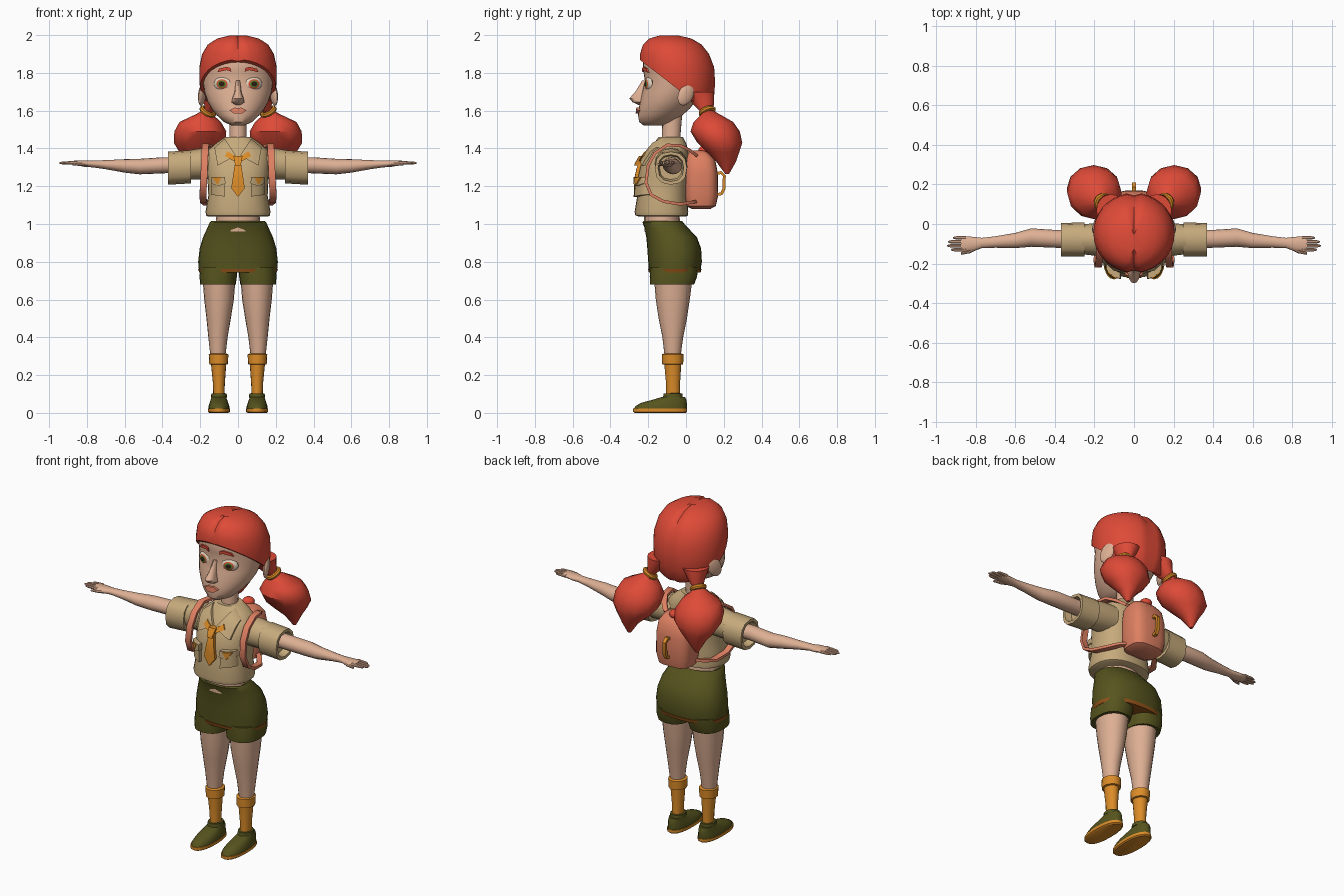
import bpy, bmesh, math
from mathutils import Vector, Matrix
from mathutils.bvhtree import BVHTree


def material(name, r, g, b):
    m = bpy.data.materials.new(name)
    m.diffuse_color = [(c / 255 / 12.92 if c < 10 else ((c / 255 + .055) / 1.055) ** 2.4) for c in (r, g, b)] + [1]
    return m


SKIN = material("skin", 222, 176, 148)
RED = material("red_hair", 222, 74, 55)
TAN = material("tan_cloth", 198, 170, 124)
OLIVE = material("olive_cloth", 86, 84, 30)
GOLD = material("gold_cloth", 220, 140, 40)
SALMON = material("salmon_canvas", 222, 128, 98)
BROWN = material("brown_trim", 145, 82, 25)
WHITE = material("eye_white", 225, 212, 190)
GREEN = material("iris_green", 90, 135, 45)
DARK = material("dark_line", 45, 30, 22)


def finish(name, bm, mats, mirror=False, angle=40):
    bmesh.ops.recalc_face_normals(bm, faces=bm.faces[:])
    me = bpy.data.meshes.new(name)
    bm.to_mesh(me)
    bm.free()
    ob = bpy.data.objects.new(name, me)
    bpy.context.collection.objects.link(ob)
    for m in mats if isinstance(mats, list) else [mats]:
        me.materials.append(m)
    bpy.ops.object.select_all(action='DESELECT')
    ob.select_set(True)
    bpy.context.view_layer.objects.active = ob
    bpy.ops.object.shade_smooth_by_angle(angle=math.radians(angle))
    if mirror:
        ob.modifiers.new("mirror", 'MIRROR')
    return ob


def loft_mesh(rings, axis='z', n=20, p=2.0):
    """Rings are (position, a0, a1, b0, b1): extents across the axis."""
    bm, loops = bmesh.new(), []
    for t, a0, a1, b0, b1 in rings:
        loop = []
        for i in range(n):
            an = 2 * math.pi * i / n
            c, s = math.cos(an), math.sin(an)
            u = (a0 + a1) / 2 + (a1 - a0) / 2 * math.copysign(abs(c) ** (2 / p), c)
            v = (b0 + b1) / 2 + (b1 - b0) / 2 * math.copysign(abs(s) ** (2 / p), s)
            loop.append(bm.verts.new({'z': (u, v, t), 'x': (t, u, v), 'y': (u, t, v)}[axis]))
        loops.append(loop)
    for lo, hi in zip(loops, loops[1:]):
        for i in range(n):
            j = (i + 1) % n
            bm.faces.new((lo[i], lo[j], hi[j], hi[i]))
    bm.faces.new(loops[0])
    bm.faces.new(loops[-1])
    return bm


def loft(name, rings, mat, axis='z', n=20, p=2.0, mirror=False):
    return finish(name, loft_mesh(rings, axis, n, p), mat, mirror)


def sym(*rows):
    """Rows (z, half_width, y_front, y_back) to full rings."""
    return [(z, -w, w, f, b) for z, w, f, b in rows]


def drape(name, pts, target, mat, thick, mirror=False):
    """Lay an (x, z) outline on the front of a target and thicken it."""
    tree = BVHTree.FromPolygons([v.co for v in target.data.vertices],
                                [list(f.vertices) for f in target.data.polygons])
    bm = bmesh.new()
    bm.faces.new([bm.verts.new((x, 0, z)) for x, z in pts])
    bmesh.ops.triangulate(bm, faces=bm.faces[:])
    bmesh.ops.subdivide_edges(bm, edges=bm.edges[:], cuts=3, use_grid_fill=True)
    for v in bm.verts:
        hit = tree.ray_cast(Vector((v.co.x, -2, v.co.z)), Vector((0, 1, 0)))[0]
        v.co.y = (hit or tree.find_nearest(Vector((v.co.x, -.2, v.co.z)))[0]).y - thick
    ext = bmesh.ops.extrude_face_region(bm, geom=bm.faces[:])
    for v in ext['geom']:
        if isinstance(v, bmesh.types.BMVert):
            v.co.y += thick + .01
    return finish(name, bm, mat, mirror)


def ribbon(name, path, w, h, mat, mirror=False):
    """Sweep a flat strip along a path, w across x and h in thickness."""
    bm, loops = bmesh.new(), []
    P = [Vector(q) for q in path]
    for i, q in enumerate(P):
        d = P[min(i + 1, len(P) - 1)] - P[max(i - 1, 0)]
        nrm = Vector((0, -d.z, d.y)).normalized() * h
        x = Vector((w, 0, 0))
        loops.append([bm.verts.new(q + k) for k in (x + nrm, nrm - x, -x - nrm, x - nrm)])
    for a, b in zip(loops, loops[1:]):
        for i in range(4):
            bm.faces.new((a[i], a[i - 1], b[i - 1], b[i]))
    bm.faces.new(loops[0])
    bm.faces.new(loops[-1])
    return finish(name, bm, mat, mirror)


def ball(name, loc, size, rot, mat, mirror=False):
    bm = bmesh.new()
    bmesh.ops.create_uvsphere(bm, u_segments=16, v_segments=10, radius=1)
    m = Matrix.Translation(loc) @ rot.to_4x4() @ Matrix.Diagonal((*size, 1))
    bmesh.ops.transform(bm, matrix=m, verts=bm.verts[:])
    return finish(name, bm, mat, mirror)


# Head, nose, neck, ears
head = loft("head", sym((1.522, .035, -.225, -.11), (1.54, .075, -.248, -.07), (1.575, .112, -.254, -.02),
                        (1.61, .14, -.25, .02), (1.65, .162, -.243, .05), (1.7, .178, -.232, .08),
                        (1.76, .187, -.218, .1), (1.81, .19, -.226, .1), (1.88, .18, -.23, .08),
                        (1.94, .13, -.19, .05)), SKIN, n=32)
loft("nose", sym((1.63, .018, -.25, -.2), (1.645, .034, -.283, -.2), (1.665, .03, -.3, -.2),
                 (1.7, .018, -.268, -.2), (1.76, .012, -.232, -.18)), SKIN, n=12)
loft("neck", sym((1.38, .055, -.135, -.02), (1.46, .045, -.127, -.03), (1.58, .047, -.125, -.02)), SKIN)
ball("ear", (.19, 0, 1.685), (.016, .042, .062),
     Matrix.Rotation(.35, 3, 'Z') @ Matrix.Rotation(-.5, 3, 'X'), SKIN, True)

# Eyes: one ball with coloured zones by angle from the gaze axis
bm = bmesh.new()
bmesh.ops.create_uvsphere(bm, u_segments=20, v_segments=20, radius=1)
for f in bm.faces:
    a = math.degrees(f.calc_center_median().normalized().angle(Vector((0, 0, 1))))
    f.material_index = 0 if a < 14 else 1 if a < 27 else 2 if a < 40 else 3 if a < 72 else 4
bmesh.ops.transform(bm, verts=bm.verts[:], matrix=Matrix.Translation((.077, -.186, 1.742)) @
                    Matrix.Rotation(.3, 4, 'Z') @ Matrix.Rotation(math.pi / 2, 4, 'X') @
                    Matrix.Diagonal((.052, .042, .032, 1)))
finish("eye", bm, [DARK, GREEN, RED, WHITE, DARK], True)
drape("eyebrow", [(.035, 1.806), (.06, 1.815), (.11, 1.803), (.1, 1.822), (.06, 1.832), (.04, 1.826)],
      head, RED, .009, True)
drape("lips", [(-.045, 1.602), (-.02, 1.584), (.02, 1.584), (.045, 1.602), (.015, 1.617), (0, 1.612),
               (-.015, 1.617)], head, SALMON, .014)

# Hair cap: full skull shape cut along the sloping hairline, with a parting
bm = loft_mesh(sym((1.57, .1, -.05, .1), (1.62, .165, -.15, .135), (1.68, .195, -.21, .152),
                   (1.75, .205, -.238, .157), (1.83, .205, -.248, .152), (1.9, .19, -.246, .125),
                   (1.95, .16, -.23, .085), (1.982, .11, -.195, .03), (1.998, .045, -.14, -.04)), n=36)
for v in bm.verts:
    if abs(v.co.x) < .004:
        v.co.y += .012 if v.co.y < -.05 else -.012
        v.co.z -= .008
cut = bmesh.ops.bisect_plane(bm, geom=bm.verts[:] + bm.edges[:] + bm.faces[:], clear_inner=True,
                             plane_co=(0, -.243, 1.868), plane_no=(0, .265, .343))
bmesh.ops.holes_fill(bm, edges=[e for e in cut['geom_cut'] if isinstance(e, bmesh.types.BMEdge)])
finish("hair_cap", bm, RED)

# Pigtails and ties
loft("hair_lock", [(1.59, .135, .18, .08, .135), (1.63, .1, .178, .04, .148), (1.7, .04, .19, -.01, .15)],
     RED, mirror=True)
loft("pigtail", [(1.61, .13, .17, .085, .125), (1.58, .135, .225, .08, .18), (1.54, .09, .31, .04, .25),
                 (1.49, .062, .337, .024, .285), (1.43, .068, .34, .06, .298), (1.38, .11, .31, .11, .282),
                 (1.33, .17, .27, .16, .265), (1.265, .215, .235, .208, .228)], RED, n=12, mirror=True)
bm = bmesh.new()
tilt = Vector((.45, .35, -.8)).to_track_quat('Z', 'Y').to_matrix()
for i in range(16):
    for j in range(8):
        a, b = math.pi * i / 8, math.pi * j / 4
        r = .034 + .014 * math.cos(b)
        bm.verts.new(Vector((.16, .112, 1.595)) + tilt @ Vector((r * math.cos(a), r * math.sin(a), .014 * math.sin(b))))
bm.verts.ensure_lookup_table()
for i in range(16):
    for j in range(8):
        k, l = (i + 1) % 16, (j + 1) % 8
        bm.faces.new([bm.verts[q] for q in (i * 8 + j, k * 8 + j, k * 8 + l, i * 8 + l)])
finish("hair_tie", bm, GOLD, True)

# Shirt with sleeves and rolled cuffs
shirt = loft("shirt", sym((1.04, .16, -.25, .0), (1.045, .168, -.268, .01), (1.065, .172, -.272, .012),
                          (1.15, .157, -.258, .005), (1.25, .162, -.255, .012), (1.32, .168, -.238, .015),
                          (1.385, .165, -.2, .012), (1.425, .12, -.172, .002), (1.46, .07, -.145, -.015)),
             TAN, n=28, p=2.3)
loft("sleeve", [(.11, -.17, .005, 1.24, 1.405), (.2, -.16, .004, 1.235, 1.4), (.29, -.15, -.005, 1.235, 1.385)],
     TAN, 'x', 16, mirror=True)
loft("cuff", [(.25, -.14, -.01, 1.24, 1.37), (.25, -.165, .008, 1.215, 1.39), (.37, -.165, .005, 1.208, 1.383),
              (.37, -.148, -.012, 1.225, 1.367), (.33, -.14, -.02, 1.235, 1.36)], TAN, 'x', 12, 2.4, True)

# Collar, neckerchief, pockets
drape("collar", [(.07, 1.452), (.012, 1.365), (.06, 1.335), (.108, 1.31), (.125, 1.405)], shirt, TAN, .016, True)
drape("neckerchief", [(.055, 1.385), (.0, 1.35), (.0, 1.325), (.03, 1.338), (.07, 1.36)], shirt, GOLD, .022, True)
drape("tie_blade", [(-.013, 1.34), (-.036, 1.19), (0, 1.143), (.036, 1.19), (.013, 1.34)], shirt, GOLD, .018)
drape("tie_knot", [(-.024, 1.36), (-.015, 1.31), (.015, 1.31), (.024, 1.36)], shirt, GOLD, .034)
drape("pocket", [(.068, 1.145), (.142, 1.155), (.138, 1.235), (.072, 1.235)], shirt, TAN, .024, True)
drape("pocket_flap", [(.066, 1.215), (.105, 1.2), (.144, 1.215), (.14, 1.25), (.07, 1.25)], shirt, TAN, .032, True)
drape("pocket_badge", [(.088, 1.245), (.108, 1.205), (.134, 1.245)], shirt, GOLD, .038, True)

# Arms and hands
loft("arm", [(.25, -.125, -.03, 1.275, 1.355), (.4, -.12, -.03, 1.268, 1.353), (.52, -.115, -.022, 1.263, 1.345),
             (.6, -.122, -.045, 1.272, 1.343), (.7, -.12, -.062, 1.29, 1.338), (.77, -.122, -.07, 1.3, 1.336),
             (.81, -.137, -.065, 1.302, 1.337), (.86, -.14, -.063, 1.312, 1.336), (.875, -.135, -.067, 1.316, 1.334)],
     SKIN, 'x', 16, mirror=True)
for i, tip in enumerate((.925, .945, .94, .915)):
    y = -.13 + i * .02
    loft("finger_%d" % (i + 1), [(.85, y - .009, y + .009, 1.314, 1.334), (tip - .015, y - .008, y + .008, 1.316, 1.331),
                                 (tip, y - .004, y + .004, 1.319, 1.327)], SKIN, 'x', 8, mirror=True)
loft("thumb", [(.79, -.128, -.1, 1.305, 1.33), (.83, -.148, -.125, 1.307, 1.327), (.875, -.156, -.143, 1.31, 1.322)],
     SKIN, 'x', 8, mirror=True)

# Waist, shorts and trim
loft("waist", sym((.96, .12, -.22, -.03), (1.07, .113, -.222, -.035)), SKIN)
loft("shorts", sym((.755, .19, -.18, .06), (.755, .207, -.197, .077), (.8, .211, -.2, .084), (.87, .203, -.205, .08),
                   (.93, .185, -.21, .058), (.98, .162, -.22, .01), (1.008, .15, -.23, -.015),
                   (1.015, .143, -.225, -.02), (1.0, .12, -.21, -.04)), OLIVE, n=28, p=2.3)
loft("shorts_trim", sym((.742, .19, -.18, .06), (.742, .205, -.196, .077), (.762, .211, -.201, .082),
                        (.764, .19, -.18, .06)), BROWN, n=28, p=2.3)
loft("shorts_leg", [(.68, .03, .18, -.17, .025), (.68, .012, .2, -.19, .043), (.72, .006, .204, -.192, .058),
                    (.77, .002, .2, -.19, .065)], OLIVE, p=2.4, mirror=True)

# Legs, socks and shoes
loft("leg", [(.29, .068, .145, -.112, -.03), (.4, .055, .157, -.125, -.015), (.5, .038, .167, -.145, .005),
             (.6, .022, .179, -.16, .02), (.72, .012, .188, -.17, .035)], SKIN, mirror=True)
loft("sock", [(.05, .072, .13, -.105, -.03), (.15, .07, .132, -.105, -.032), (.26, .062, .143, -.115, -.025)],
     GOLD, n=16, mirror=True)
loft("sock_cuff", [(.255, .063, .143, -.115, -.025), (.258, .053, .152, -.126, -.015), (.31, .051, .155, -.127, -.013),
                   (.315, .063, .146, -.115, -.025)], GOLD, n=16, mirror=True)
loft("sole", [(0, .05, .152, -.272, 0), (.006, .043, .16, -.28, .006), (.022, .043, .16, -.28, .006)],
     GOLD, p=2.3, mirror=True)
loft("shoe", [(.02, .046, .157, -.276, .004), (.036, .046, .156, -.268, .005), (.054, .052, .15, -.235, .004),
              (.07, .058, .145, -.175, .002), (.085, .063, .14, -.125, -.005), (.085, .075, .13, -.1, -.02)],
     OLIVE, p=2.2, mirror=True)
loft("shoe_strap", [(.08, .07, .135, -.11, -.03), (.082, .058, .143, -.122, -.018), (.103, .06, .141, -.118, -.02),
                    (.104, .07, .133, -.1, -.03)], OLIVE, n=16, mirror=True)

# Backpack, straps and handle
loft("backpack", sym((1.08, .07, .03, .13), (1.095, .1, .0, .158), (1.15, .112, -.01, .17), (1.27, .112, -.01, .168),
                     (1.34, .102, -.005, .155), (1.375, .08, .01, .125), (1.39, .045, .03, .09)), SALMON, n=24, p=3.2)
ball("pack_knob", (0, .1, 1.39), (.035, .035, .025), Matrix.Identity(3), RED)
ribbon("pack_strap", [(.09, .06, 1.36), (.13, .02, 1.39), (.16, -.03, 1.415), (.172, -.1, 1.418), (.175, -.165, 1.375),
                      (.178, -.2, 1.31), (.182, -.212, 1.22), (.186, -.185, 1.155), (.183, -.12, 1.12),
                      (.165, -.03, 1.105), (.12, .03, 1.115), (.08, .06, 1.12)], .018, .008, SALMON, True)
ribbon("pack_handle", [(0, .155, 1.265), (0, .185, 1.272), (0, .203, 1.255), (0, .2, 1.185), (0, .188, 1.16),
                       (0, .155, 1.155)], .01, .008, GOLD)
